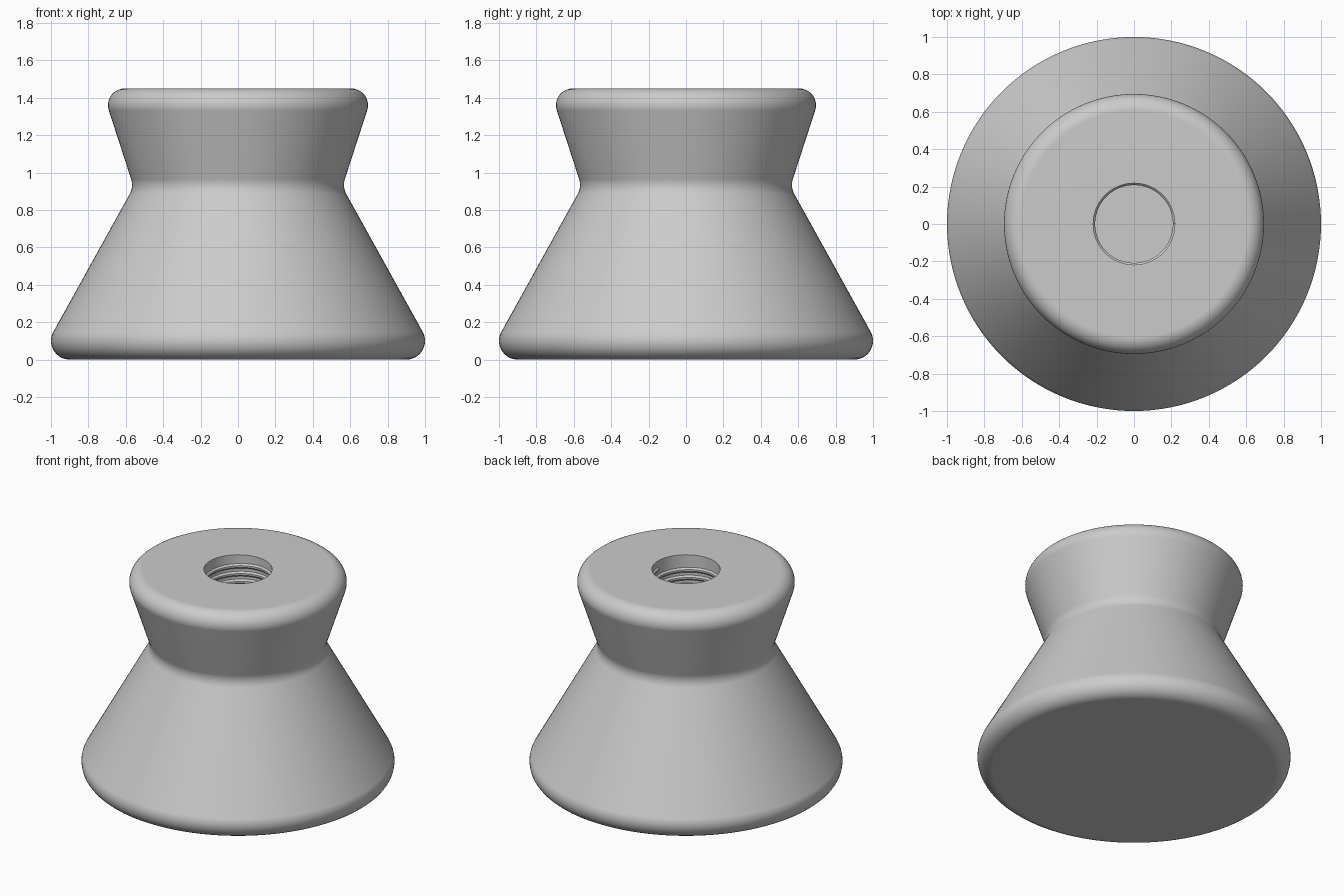
import bpy, bmesh, math
from mathutils import Vector

if "Cube" in bpy.data.objects:
    bpy.data.objects.remove(bpy.data.objects["Cube"])

SEGMENTS = 128
HOLE_R, HOLE_BOTTOM, TOP = 0.218, 0.75, 1.45

grey = bpy.data.materials.new("plain grey")
grey.diffuse_color = (0.6, 0.6, 0.6, 1)
grey.use_nodes = True
grey.node_tree.nodes["Principled BSDF"].inputs["Base Color"].default_value = grey.diffuse_color


def rounded(corners, steps=10):
    """Turn (radius, height, fillet) corners into a filleted profile."""
    out = []
    for i, (r, z, fillet) in enumerate(corners):
        p = Vector((r, z))
        if not fillet:
            out.append(p)
            continue
        a = (Vector(corners[i - 1][:2]) - p).normalized()
        b = (Vector(corners[i + 1][:2]) - p).normalized()
        half = a.angle(b) / 2
        centre = p + (a + b).normalized() * fillet / math.sin(half)
        start = p + a * fillet / math.tan(half) - centre
        end = p + b * fillet / math.tan(half) - centre
        for s in range(steps + 1):
            t = s / steps
            sweep = math.pi - 2 * half
            out.append(centre + (start * math.sin((1 - t) * sweep)
                                 + end * math.sin(t * sweep)) / math.sin(sweep))
    return out


def new_object(name, bm):
    mesh = bpy.data.meshes.new(name)
    bm.to_mesh(mesh)
    bm.free()
    ob = bpy.data.objects.new(name, mesh)
    bpy.context.collection.objects.link(ob)
    mesh.materials.append(grey)
    bpy.ops.object.select_all(action='DESELECT')
    ob.select_set(True)
    bpy.context.view_layer.objects.active = ob
    bpy.ops.object.shade_smooth_by_angle(angle=math.radians(30))
    return ob


# Knob body: lathed flared base, filleted neck, rounded head and blind hole
profile = rounded([
    (0, 0, 0), (1.07, 0, 0.1), (0.558, 0.9235, 0.1), (0.729, TOP, 0.09),
    (HOLE_R, TOP, 0), (HOLE_R, HOLE_BOTTOM, 0), (0, HOLE_BOTTOM, 0)])
bm = bmesh.new()
verts = [bm.verts.new((p.x, 0, p.y)) for p in profile]
edges = [bm.edges.new(pair) for pair in zip(verts, verts[1:])]
bmesh.ops.spin(bm, geom=verts + edges, cent=(0, 0, 0), axis=(0, 0, 1),
               angle=2 * math.pi, steps=SEGMENTS)
bmesh.ops.remove_doubles(bm, verts=bm.verts, dist=1e-5)
bmesh.ops.recalc_face_normals(bm, faces=bm.faces)
body = new_object("knob_body", bm)
weighted = body.modifiers.new("flat caps", 'WEIGHTED_NORMAL')
weighted.keep_sharp = True

# Internal thread: trapezoid ridge swept down the hole wall in a helix
pitch, turns, per_turn = 0.055, 11, 64
ridge = [(HOLE_R + 0.004, 0.022), (0.208, 0.006),
         (0.208, -0.006), (HOLE_R + 0.004, -0.022)]
bm = bmesh.new()
rings = []
for i in range(turns * per_turn + 1):
    a = 2 * math.pi * i / per_turn
    z = TOP - 0.06 - pitch * i / per_turn
    rings.append([bm.verts.new((r * math.cos(a), r * math.sin(a), z + h))
                  for r, h in ridge])
for lo, hi in zip(rings, rings[1:]):
    for k in range(4):
        n = (k + 1) % 4
        bm.faces.new((lo[k], lo[n], hi[n], hi[k]))
bm.faces.new(rings[0])
bm.faces.new(rings[-1][::-1])
bmesh.ops.recalc_face_normals(bm, faces=bm.faces)
new_object("internal_thread", bm)
